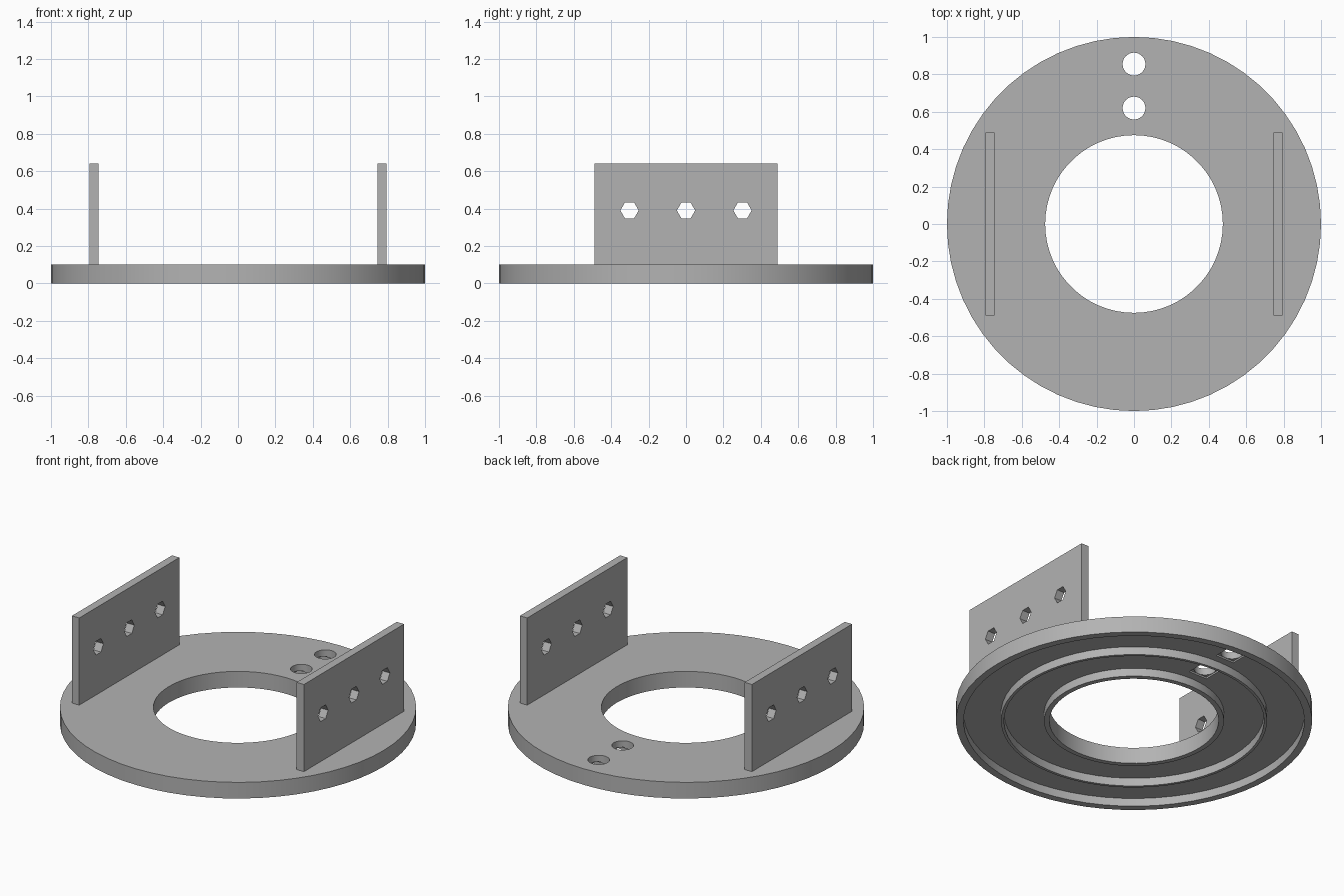
import bpy, bmesh, math
from mathutils import Matrix

cube = bpy.data.objects.get("Cube")
if cube:
    bpy.data.objects.remove(cube, do_unlink=True)

grey = bpy.data.materials.new("light grey")
grey.use_nodes = True
grey.diffuse_color = (0.45, 0.45, 0.45, 1)
grey.node_tree.nodes["Principled BSDF"].inputs["Base Color"].default_value = (0.45, 0.45, 0.45, 1)


def make_object(name, bm, helper=False):
    bmesh.ops.recalc_face_normals(bm, faces=bm.faces)
    mesh = bpy.data.meshes.new(name)
    bm.to_mesh(mesh)
    bm.free()
    mesh.materials.append(grey)
    obj = bpy.data.objects.new(name, mesh)
    bpy.context.collection.objects.link(obj)
    obj.hide_render = helper
    return obj


def lathe(name, profile, sides):
    """Spin a closed (radius, height) profile around z."""
    bm = bmesh.new()
    rings = []
    for i in range(sides):
        a = 2 * math.pi * i / sides
        rings.append([bm.verts.new((r * math.cos(a), r * math.sin(a), z)) for r, z in profile])
    n = len(profile)
    for i in range(sides):
        a, b = rings[i], rings[(i + 1) % sides]
        for j in range(n):
            k = (j + 1) % n
            bm.faces.new((a[j], b[j], b[k], a[k]))
    return make_object(name, bm)


def add_box(bm, centre, size):
    bmesh.ops.create_cube(bm, size=1, matrix=Matrix.Translation(centre) @ Matrix.Diagonal((*size, 1)))


def add_cylinder(bm, centre, radius, depth, sides, turn=Matrix()):
    bmesh.ops.create_cone(bm, cap_ends=True, segments=sides, radius1=radius, radius2=radius,
                          depth=depth, matrix=Matrix.Translation(centre) @ turn)


def cut(obj, cutter):
    mod = obj.modifiers.new("cut", "BOOLEAN")
    mod.operation = "DIFFERENCE"
    mod.solver = "EXACT"
    mod.object = cutter
    bpy.context.view_layer.objects.active = obj
    bpy.ops.object.modifier_apply(modifier=mod.name)
    bpy.data.objects.remove(cutter, do_unlink=True)


# Ring base with two channels in its underside
TOP, CHANNEL = 0.1, 0.05
ring = lathe("ring_base", [
    (0.475, TOP), (0.475, 0), (0.505, 0), (0.505, CHANNEL),
    (0.73, CHANNEL), (0.73, 0), (0.747, 0), (0.747, CHANNEL),
    (0.957, CHANNEL), (0.957, 0), (1.0, 0), (1.0, TOP)], 60)

# Cable holes at the back, each with a shallow square recess below
holes, recesses = bmesh.new(), bmesh.new()
for y in (0.62, 0.855):
    add_cylinder(holes, (0, y, 0.08), 0.061, 0.2, 32)
    add_box(recesses, (0, y, CHANNEL), (0.125, 0.125, 0.02))
cut(ring, make_object("recess_cutter", recesses, True))
cut(ring, make_object("hole_cutter", holes, True))

# Upright side plates with three hexagonal holes
for side, x in (("left", 0.77), ("right", -0.77)):
    bm = bmesh.new()
    add_box(bm, (x, 0, 0.365), (0.05, 0.98, 0.55))
    plate = make_object(side + "_plate", bm)
    bolts = bmesh.new()
    for y in (-0.302, 0, 0.302):
        # A hexagon with points towards the front and back
        turn = Matrix.Rotation(math.pi / 2, 4, "Y")
        add_cylinder(bolts, (x, y, 0.39), 0.049, 0.2, 6, turn)
    cut(plate, make_object("bolt_cutter", bolts, True))

# Soft shading on the round walls only
bpy.ops.object.select_all(action="DESELECT")
ring.select_set(True)
bpy.context.view_layer.objects.active = ring
bpy.ops.object.shade_smooth_by_angle(angle=math.radians(25))
